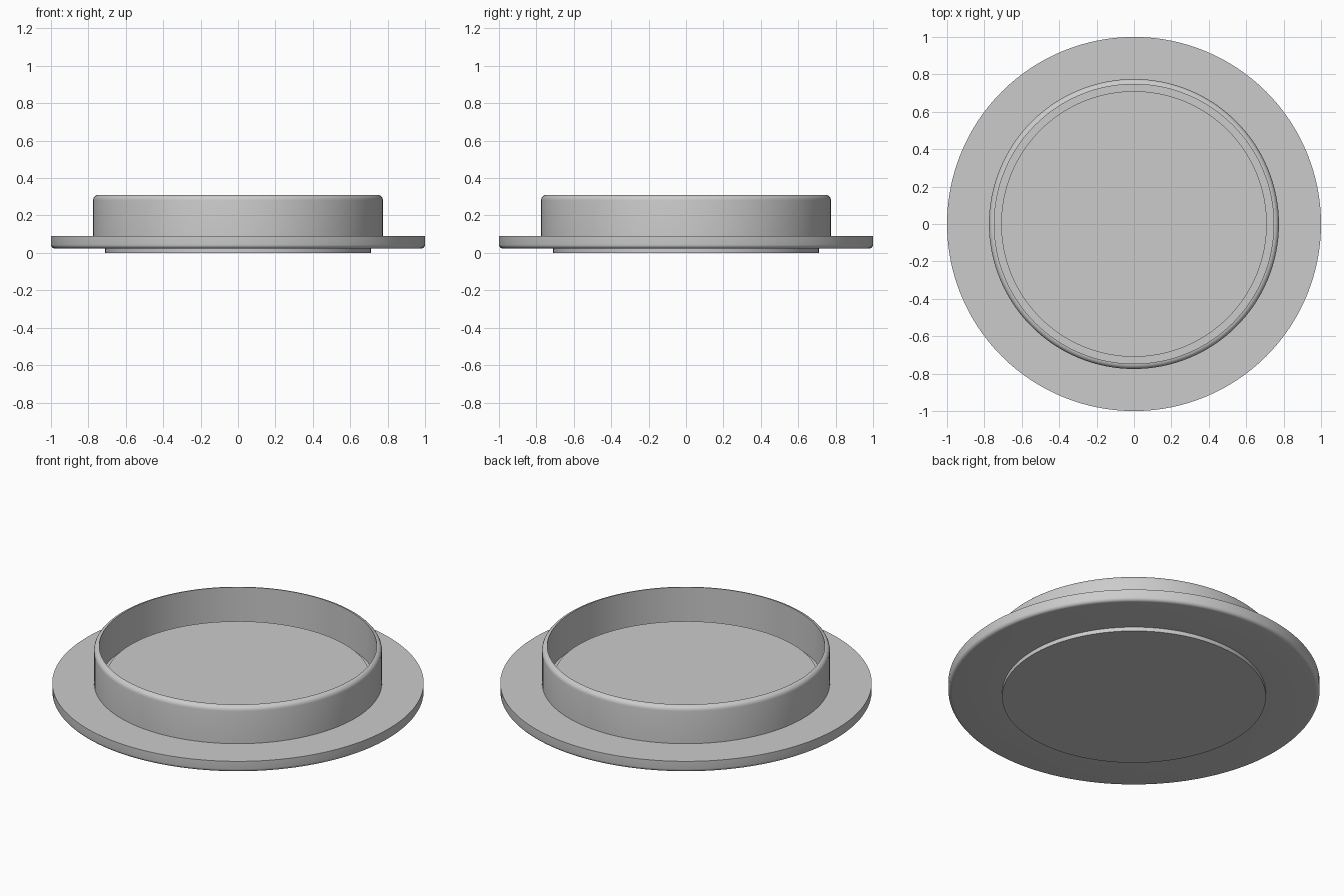
import bpy, bmesh, math
from mathutils import Vector

if "Cube" in bpy.data.objects:
    bpy.data.objects.remove(bpy.data.objects["Cube"])

grey = bpy.data.materials.new("plain grey")
grey.diffuse_color = (0.6, 0.6, 0.6, 1)
grey.use_nodes = True
grey.node_tree.nodes["Principled BSDF"].inputs["Base Color"].default_value = grey.diffuse_color


def arc(cx, cz, r, a0, a1, n=5):
    """Points of a rounded profile corner."""
    return [(cx + r * math.cos(math.radians(a0 + (a1 - a0) * i / n)),
             cz + r * math.sin(math.radians(a0 + (a1 - a0) * i / n))) for i in range(n + 1)]


def lathe(name, profile, closed, steps=128):
    """Revolve an (r, z) profile around the z axis."""
    bm = bmesh.new()
    verts = [bm.verts.new((r, 0, z)) for r, z in profile]
    pairs = list(zip(verts, verts[1:]))
    if closed:
        pairs.append((verts[-1], verts[0]))
    edges = [bm.edges.new(p) for p in pairs]
    bmesh.ops.spin(bm, geom=verts + edges, axis=(0, 0, 1), cent=Vector(),
                   angle=2 * math.pi, steps=steps)
    bmesh.ops.remove_doubles(bm, verts=bm.verts, dist=1e-5)
    bmesh.ops.recalc_face_normals(bm, faces=bm.faces)
    mesh = bpy.data.meshes.new(name)
    bm.to_mesh(mesh)
    bm.free()
    mesh.materials.append(grey)
    ob = bpy.data.objects.new(name, mesh)
    bpy.context.collection.objects.link(ob)
    bpy.context.view_layer.objects.active = ob
    ob.select_set(True)
    bpy.ops.object.shade_smooth_by_angle(angle=math.radians(35))
    ob.select_set(False)


# Flange with rounded lower edge, and upright collar with rounded outer lip
body = [(0.71, 0.024)] + arc(0.98, 0.044, 0.02, -90, 0)
body += [(1.0, 0.09), (0.775, 0.09)] + arc(0.747, 0.282, 0.028, 0, 90)
body += [(0.747, 0.09), (0.71, 0.09)]
lathe("flanged_collar", body, True)

# Round plate set through the flange, proud on both sides
lathe("centre_plate", [(0, 0), (0.71, 0), (0.71, 0.125), (0, 0.125)], False)
